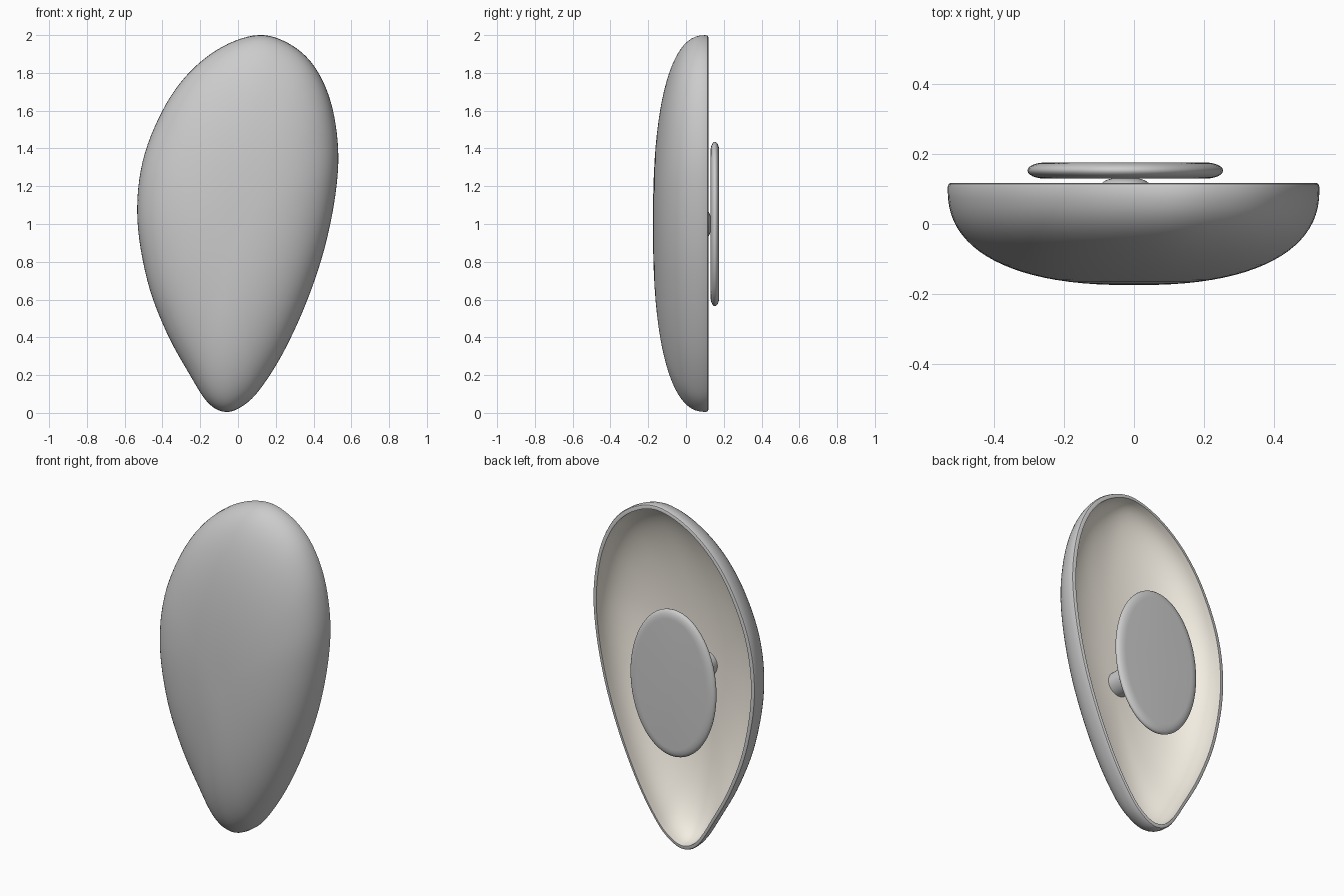
import bpy, bmesh, math
from mathutils import Vector

if "Cube" in bpy.data.objects:
    bpy.data.objects.remove(bpy.data.objects["Cube"])


def smooth_loop(pts, steps):
    """Closed Catmull-Rom curve through the points."""
    n, out = len(pts), []
    p = [Vector(q) for q in pts]
    for i in range(n):
        a, b, c, d = p[i - 1], p[i], p[(i + 1) % n], p[(i + 2) % n]
        for k in range(steps):
            t = k / steps
            out.append(0.5 * (2 * b + (c - a) * t + (2 * a - 5 * b + 4 * c - d) * t * t
                              + (3 * b - a - 3 * c + d) * t ** 3))
    return out


def loft(name, loop, centre, rings, mats=(), inner_from=None):
    """Stack scaled copies (sx, sz, y) of a loop along y, closed with a pole at both ends."""
    bm = bmesh.new()
    cx, cz = centre
    n = len(loop)
    layers = [[bm.verts.new((cx + v.x * sx, y, cz + v.y * sz)) for v in loop]
              for sx, sz, y in rings]
    for j in range(len(layers) - 1):
        a, b = layers[j], layers[j + 1]
        for i in range(n):
            k = (i + 1) % n
            f = bm.faces.new((a[i], a[k], b[k], b[i]))
            if inner_from is not None and j >= inner_from:
                f.material_index = 1
    for layer, ring, last in ((layers[0], rings[0], False), (layers[-1], rings[-1], True)):
        pole = bm.verts.new((cx, ring[2], cz))
        for i in range(n):
            f = bm.faces.new((layer[i], layer[(i + 1) % n], pole))
            if last and inner_from is not None:
                f.material_index = 1
    bmesh.ops.recalc_face_normals(bm, faces=bm.faces)
    mesh = bpy.data.meshes.new(name)
    bm.to_mesh(mesh)
    bm.free()
    for m in mats:
        mesh.materials.append(m)
    ob = bpy.data.objects.new(name, mesh)
    bpy.context.collection.objects.link(ob)
    bpy.ops.object.select_all(action='DESELECT')
    ob.select_set(True)
    bpy.context.view_layer.objects.active = ob
    bpy.ops.object.shade_smooth_by_angle(angle=math.radians(40))
    return ob


def bowl(y_floor, y_rim, kx, kz, steps=22, n=2.4):
    """Superellipse bowl section from the floor out to the rim."""
    out = []
    for i in range(1, steps + 1):
        a = math.pi / 2 * i / steps
        s = math.sin(a) ** (2 / n)
        d = max(math.cos(a), 0.0) ** (2 / n)
        out.append((s * kx, s * kz, y_rim - (y_rim - y_floor) * d))
    return out


# Shell: lopsided teardrop bowl, pale on the inside
outline = [(0.11, 2.0), (0.27, 1.955), (0.40, 1.84), (0.49, 1.65), (0.53, 1.40),
           (0.515, 1.15), (0.455, 0.86), (0.36, 0.58), (0.24, 0.32), (0.12, 0.13),
           (0.03, 0.04), (-0.065, 0.005), (-0.16, 0.055), (-0.26, 0.21), (-0.38, 0.43),
           (-0.48, 0.70), (-0.533, 1.03), (-0.505, 1.33), (-0.40, 1.60), (-0.26, 1.80),
           (-0.08, 1.94)]
loop = smooth_loop([(x, z - 1.0) for x, z in outline], 6)
grey = bpy.data.materials.new("shell_grey")
grey.diffuse_color = (0.8, 0.8, 0.8, 1)
grey.use_nodes = True
grey.node_tree.nodes["Principled BSDF"].inputs["Base Color"].default_value = grey.diffuse_color
cream = bpy.data.materials.new("lining_cream")
cream.diffuse_color = (0.90, 0.85, 0.76, 1)
cream.use_nodes = True
cream.node_tree.nodes["Principled BSDF"].inputs["Base Color"].default_value = cream.diffuse_color
outer = bowl(-0.175, 0.105, 1, 1) + [(0.993, 0.996, 0.115), (0.98, 0.989, 0.118)]
inner = bowl(-0.158, 0.118, 0.955, 0.976)[::-1]
loft("shell", loop, (0, 1), outer + inner, (None, cream), inner_from=len(outer))
bpy.data.materials.remove(grey)

# Round helper loop for the stem and pad
circle = [Vector((math.cos(2 * math.pi * i / 64), math.sin(2 * math.pi * i / 64)))
          for i in range(64)]

# Stem: short post with a domed end
stem = [(0.072, 0.072, -0.162), (0.072, 0.072, 0.105)]
for i in range(1, 7):
    a = math.pi / 2 * i / 6
    r = 0.027 + 0.045 * math.cos(a)
    stem.append((r, r, 0.105 + 0.026 * math.sin(a)))
loft("stem", circle, (-0.025, 1), stem)

# Pad: oval plate with a rounded edge
pad = []
for i in range(13):
    a = -math.pi / 2 + math.pi * i / 12
    e = 0.05 * (1 - math.cos(a))
    pad.append((0.28 - e, 0.435 - e, 0.153 + 0.023 * math.sin(a)))
loft("pad", circle, (-0.025, 1), pad)
